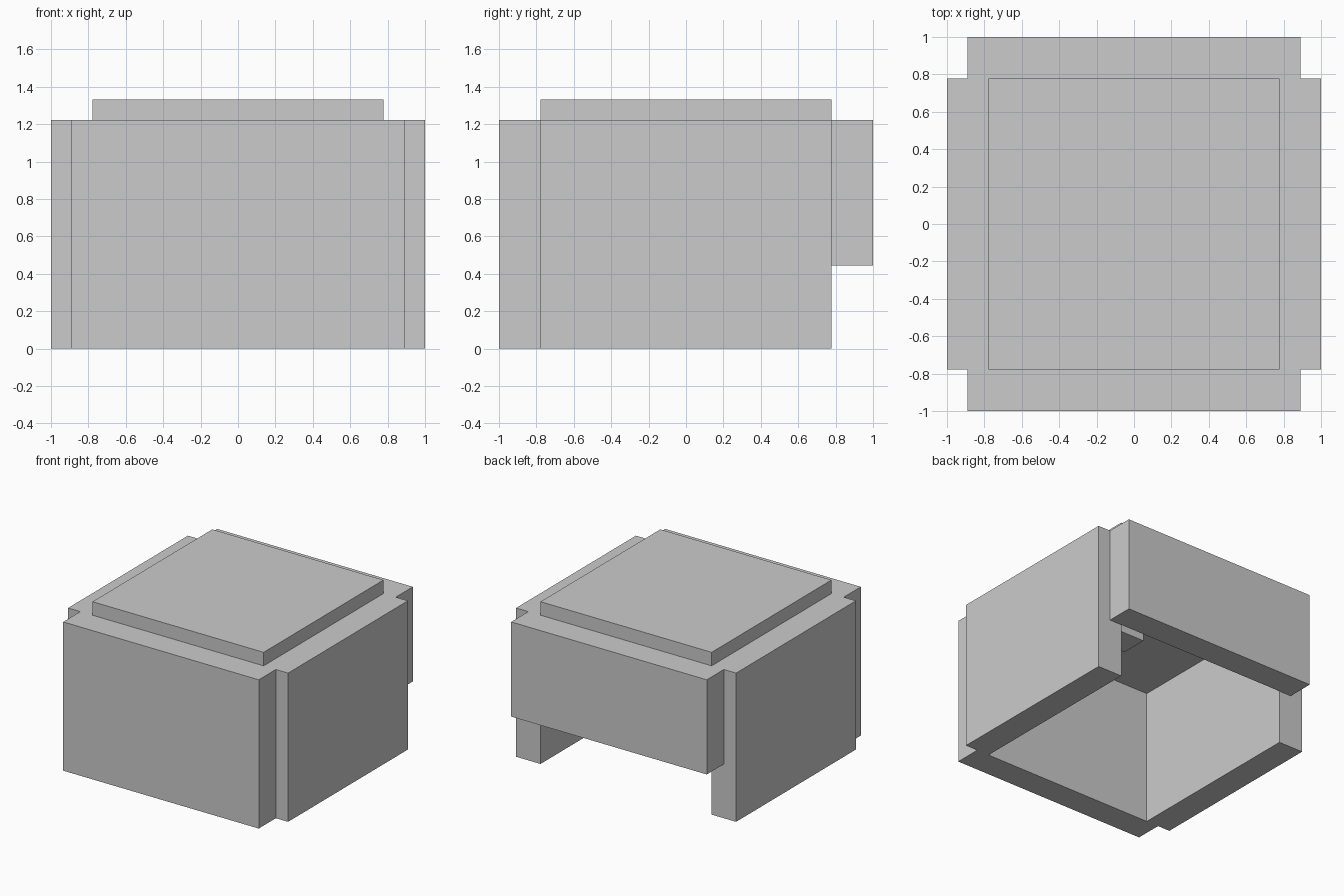
import bpy
import bmesh
from mathutils import Vector

if "Cube" in bpy.data.objects:
    bpy.data.objects.remove(bpy.data.objects["Cube"])

U = 1 / 9  # the model sits on a grid of ninths


def box(name, low, high):
    """Flat-shaded box between two corners given in grid units."""
    a, b = Vector(low) * U, Vector(high) * U
    bm = bmesh.new()
    bmesh.ops.create_cube(bm, size=1)
    bmesh.ops.scale(bm, vec=b - a, verts=bm.verts)
    bmesh.ops.translate(bm, vec=(b - a) / 2, verts=bm.verts)
    mesh = bpy.data.meshes.new(name)
    bm.to_mesh(mesh)
    bm.free()
    obj = bpy.data.objects.new(name, mesh)
    # mesh is moved so that it is centred on the object's origin
    for v in mesh.vertices:
        v.co -= (b - a) / 2
    obj.location = (a + b) / 2
    bpy.context.collection.objects.link(obj)
    return obj


# Side walls, full height
box("right_wall", (7, -7, 0), (9, 7, 11))
box("left_wall", (-9, -7, 0), (-7, 7, 11))

# Front wall reaches the ground, back wall stops short
box("front_wall", (-8, -9, 0), (8, -7, 11))
box("back_wall", (-8, 7, 4), (8, 9, 11))

# Raised top slab closing the hollow shell
box("top_slab", (-7, -7, 10), (7, 7, 12))

# Small block under the ceiling
box("ceiling_block", (0, -1, 8), (2, 1, 10))
